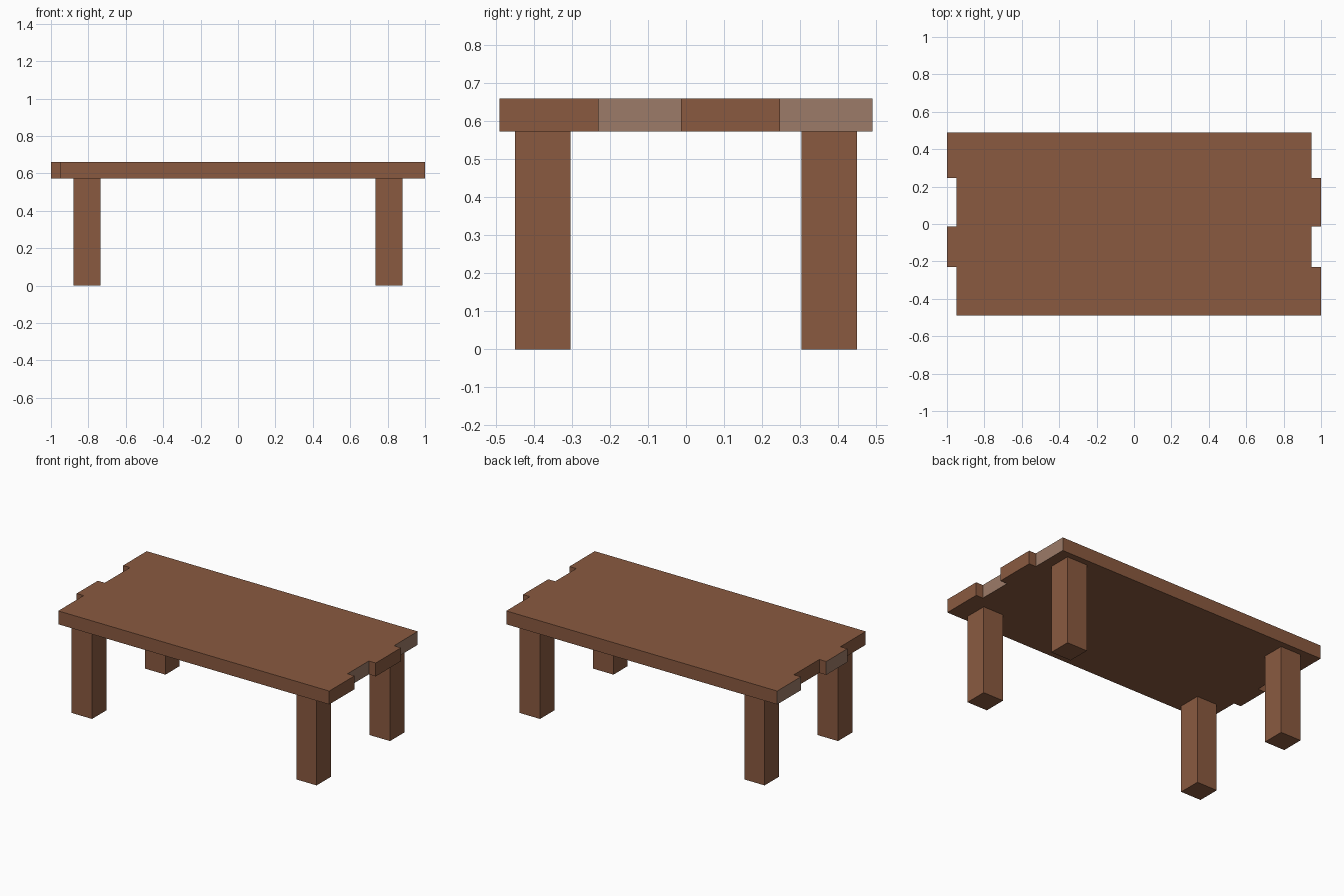
import bpy, bmesh

if "Cube" in bpy.data.objects:
    bpy.data.objects.remove(bpy.data.objects["Cube"])


def material(name, rgb):
    m = bpy.data.materials.new(name)
    m.diffuse_color = (*rgb, 1)
    m.use_nodes = True
    m.node_tree.nodes["Principled BSDF"].inputs["Base Color"].default_value = m.diffuse_color
    return m


wood = material("brown wood", (0.254, 0.102, 0.051))
end_wood = material("pale end wood", (0.332, 0.198, 0.138))


def finish(bm, name, mats):
    mesh = bpy.data.meshes.new(name)
    bmesh.ops.recalc_face_normals(bm, faces=bm.faces)
    bm.to_mesh(mesh)
    bm.free()
    for m in mats:
        mesh.materials.append(m)
    obj = bpy.data.objects.new(name, mesh)
    bpy.context.collection.objects.link(obj)
    return obj


# Tabletop: four staggered planks, joined in one extruded outline
edges = [-0.49, -0.23, -0.013, 0.247, 0.49]
right, left = [], []
for i in range(4):
    shift = 0.025 if i % 2 == 0 else -0.025
    for y in edges[i:i + 2]:
        right.append((0.974 + shift, y))
        left.append((-0.974 + shift, y))
outline = right + left[::-1]

bm = bmesh.new()
base = bm.faces.new([bm.verts.new((x, y, 0.573)) for x, y in outline])
ext = bmesh.ops.extrude_face_region(bm, geom=[base], use_keep_orig=True)
top = [v for v in ext["geom"] if isinstance(v, bmesh.types.BMVert)]
bmesh.ops.translate(bm, verts=top, vec=(0, 0, 0.087))
# Every second plank has pale end grain
bm.normal_update()
for f in bm.faces:
    y = f.calc_center_median().y
    plank = sum(y > e for e in edges[1:4])
    if abs(f.normal.x) > 0.9 and plank % 2 == 1:
        f.material_index = 1
finish(bm, "tabletop", [wood, end_wood])

# Four square legs
for sx, side in ((-1, "left"), (1, "right")):
    for sy, end in ((-1, "front"), (1, "back")):
        bm = bmesh.new()
        bmesh.ops.create_cube(bm, size=1)
        for v in bm.verts:
            v.co.x = v.co.x * 0.146 + sx * 0.807
            v.co.y = v.co.y * 0.146 + sy * 0.377
            v.co.z = (v.co.z + 0.5) * 0.573
        finish(bm, f"{end}_{side}_leg", [wood])
